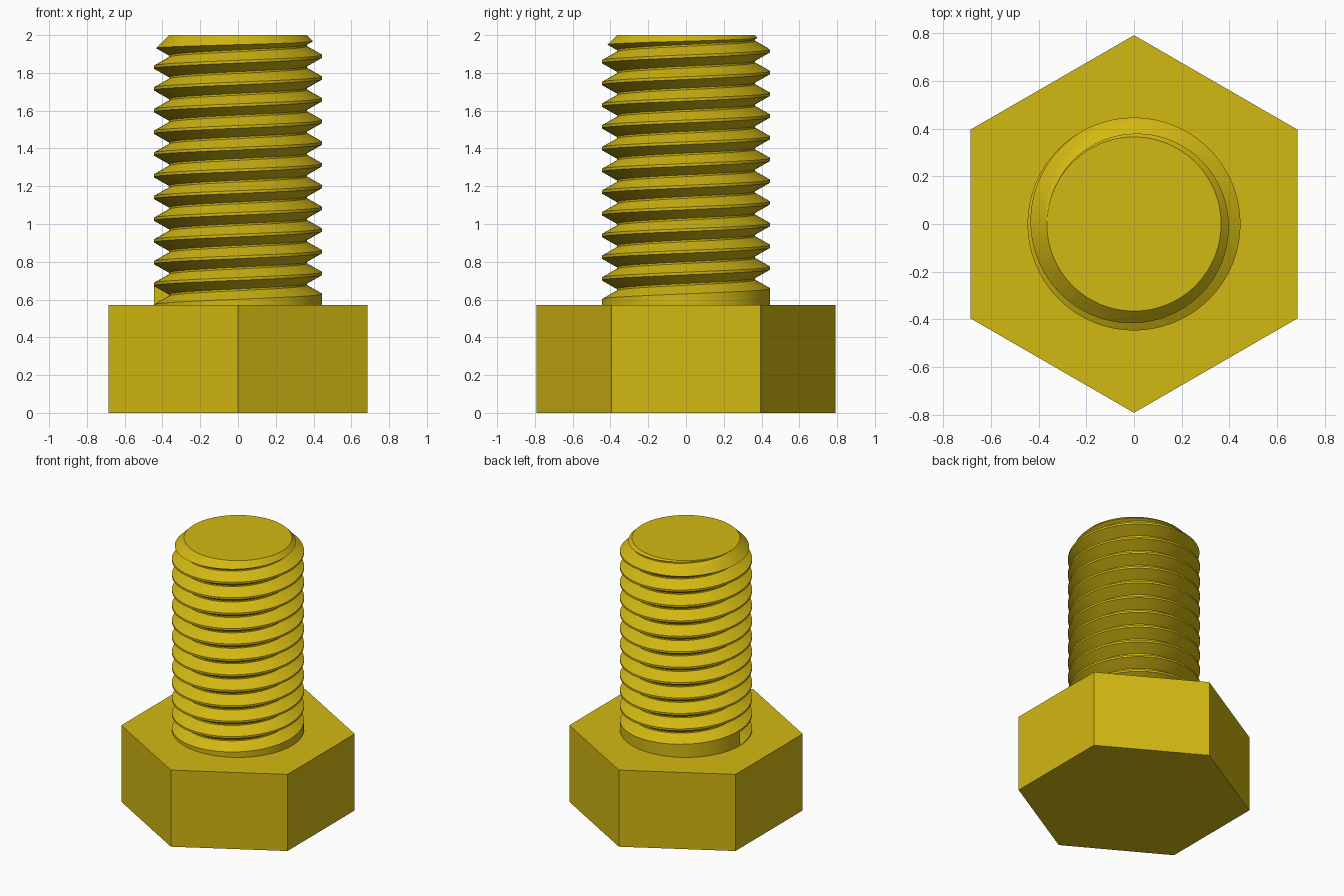
import bpy, bmesh
from math import sin, cos, pi, radians

cube = bpy.data.objects.get("Cube")
if cube:
    bpy.data.objects.remove(cube)

HEAD_TOP, HEX_R = 0.571, 0.791
CREST, ROOT, PITCH = 0.446, 0.366, 0.115
EDGE, FLOOR = 0.0503, 0.0047        # half widths of the groove at crest and root
FIRST = 0.623                       # groove centre height where it starts
SEGS, TURNS = 96, 13
BASE, TOP = 0.5, 2.3

brass = bpy.data.materials.new("yellow brass")
brass.use_nodes = True
colour = (0.65, 0.48, 0.006, 1)
brass.diffuse_color = colour
brass.node_tree.nodes["Principled BSDF"].inputs["Base Color"].default_value = colour

# Hexagonal head
bpy.ops.mesh.primitive_cylinder_add(vertices=6, radius=HEX_R, depth=HEAD_TOP,
                                    location=(0, 0, HEAD_TOP / 2))
head = bpy.context.object
head.name = "hex_head"
head.data.materials.append(brass)

# Threaded shank: a helical groove swept around a cylinder
bm = bmesh.new()
cache = {}


def vert(j, z, r):
    key = (j % SEGS, round(z, 5), r)
    if key not in cache:
        a = pi + 2 * pi * j / SEGS
        cache[key] = bm.verts.new((r * cos(a), r * sin(a), z))
    return cache[key]


def groove(j, k):
    z = FIRST + PITCH * (k + j / SEGS)
    return [vert(j, z - EDGE, CREST), vert(j, z - FLOOR, ROOT),
            vert(j, z + FLOOR, ROOT), vert(j, z + EDGE, CREST)]


def column(j):
    pts = [vert(j, BASE, CREST)]
    for k in range(TURNS):
        pts += groove(j, k)
    return pts + [vert(j, TOP, CREST)]


start, finish = groove(0, 0), groove(0, TURNS)
for j in range(SEGS):
    a, b = column(j), column(j + 1)
    last = len(a) - 2
    for i in range(last + 1):
        loop = [a[i], b[i], b[i + 1], a[i + 1]]
        if j == SEGS - 1 and i == 0:        # blank side of the groove start
            loop[2:2] = [start[0], start[3]]
        if j == 0 and i == last:            # blank side of the groove end
            loop += [finish[3], finish[0]]
        bm.faces.new(loop)
bm.faces.new(start)
bm.faces.new(finish)
bm.faces.new([vert(j, BASE, CREST) for j in range(SEGS)])
bm.faces.new([vert(j, TOP, CREST) for j in range(SEGS)])
bmesh.ops.recalc_face_normals(bm, faces=bm.faces)
mesh = bpy.data.meshes.new("threaded_shank")
bm.to_mesh(mesh)
bm.free()
mesh.materials.append(brass)
shank = bpy.data.objects.new("threaded_shank", mesh)
bpy.context.collection.objects.link(shank)

# Chamfered blank that trims the tip at 45 degrees
tip, wide = 0.365, 0.55
bm = bmesh.new()
rings = [[bm.verts.new((r * cos(2 * pi * j / SEGS), r * sin(2 * pi * j / SEGS), z))
          for j in range(SEGS)]
         for r, z in ((wide, 0.3), (wide, 2 - (wide - tip)), (tip, 2))]
for lo, hi in zip(rings, rings[1:]):
    for j in range(SEGS):
        n = (j + 1) % SEGS
        bm.faces.new([lo[j], lo[n], hi[n], hi[j]])
bm.faces.new(rings[0])
bm.faces.new(rings[-1])
bmesh.ops.recalc_face_normals(bm, faces=bm.faces)
blank_mesh = bpy.data.meshes.new("tip_trim")
bm.to_mesh(blank_mesh)
bm.free()
blank_mesh.materials.append(brass)
blank = bpy.data.objects.new("tip_trim", blank_mesh)
bpy.context.collection.objects.link(blank)

trim = shank.modifiers.new("trim tip", "BOOLEAN")
trim.operation, trim.solver, trim.object = "INTERSECT", "EXACT", blank
bpy.ops.object.select_all(action="DESELECT")
shank.select_set(True)
bpy.context.view_layer.objects.active = shank
bpy.ops.object.modifier_apply(modifier=trim.name)
bpy.data.objects.remove(blank)
bpy.ops.object.shade_smooth_by_angle(angle=radians(10))
